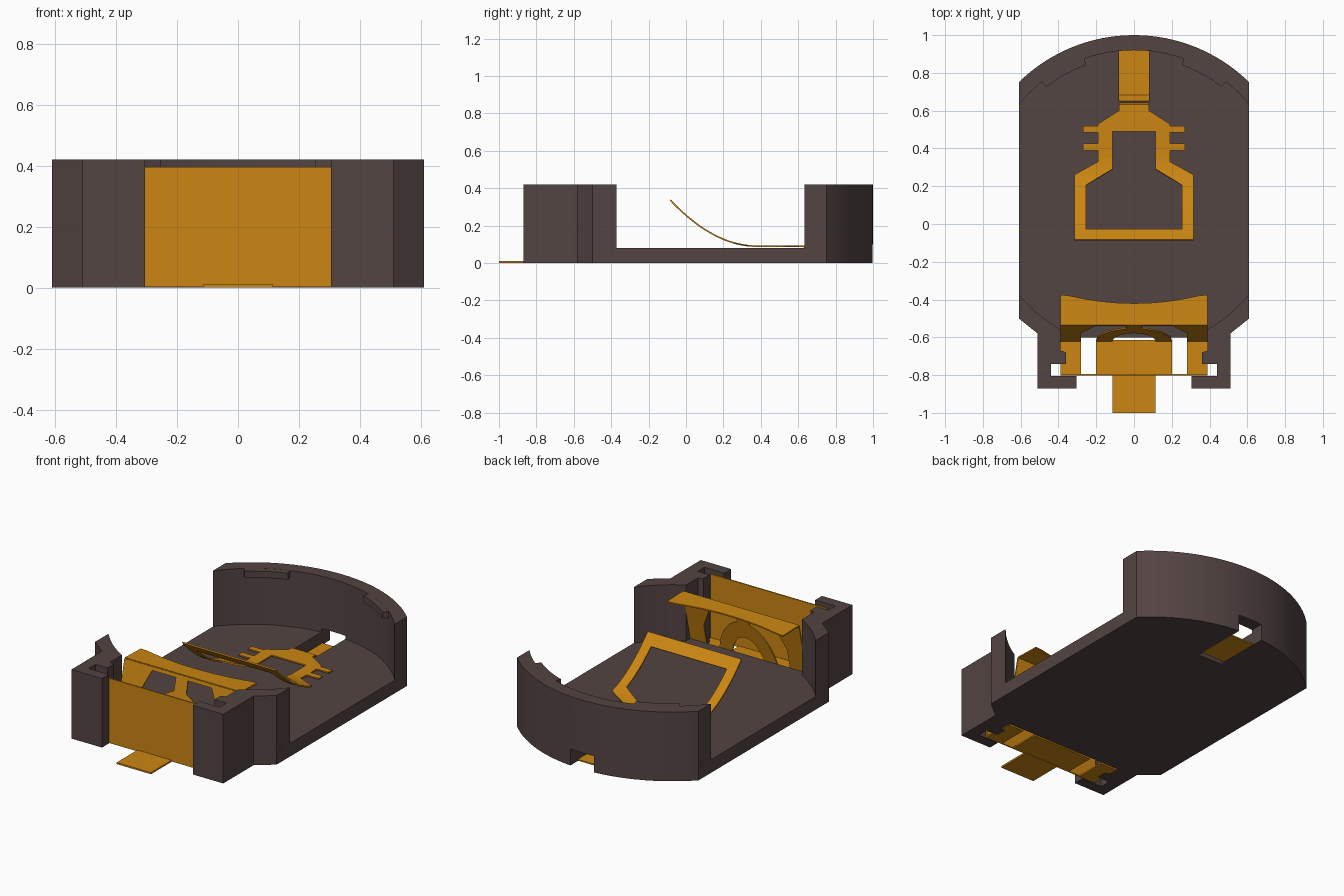
import bpy, bmesh, math
from math import sin, cos, radians

cube = bpy.data.objects.get("Cube")
if cube:
    bpy.data.objects.remove(cube, do_unlink=True)


def material(name, rgb):
    m = bpy.data.materials.new(name)
    m.use_nodes = True
    m.diffuse_color = (*rgb, 1)
    m.node_tree.nodes["Principled BSDF"].inputs["Base Color"].default_value = (*rgb, 1)
    return m


plastic = material("dark brown plastic", (0.087, 0.058, 0.056))
brass = material("golden brass", (0.60, 0.24, 0.006))


def make(name, bm, mat):
    mesh = bpy.data.meshes.new(name)
    bm.to_mesh(mesh)
    bm.free()
    ob = bpy.data.objects.new(name, mesh)
    bpy.context.collection.objects.link(ob)
    mesh.materials.append(mat)
    return ob


def mirror(ob):
    ob.modifiers.new("Mirror", "MIRROR").merge_threshold = 0.0005


def smooth(ob):
    bpy.ops.object.select_all(action="DESELECT")
    ob.select_set(True)
    bpy.context.view_layer.objects.active = ob
    bpy.ops.object.shade_smooth_by_angle(angle=radians(30))


def prism(name, outline, z0, z1, mat):
    bm = bmesh.new()
    face = bm.faces.new([bm.verts.new((x, y, z0)) for x, y in outline])
    ext = bmesh.ops.extrude_face_region(bm, geom=[face])
    for v in ext["geom"]:
        if isinstance(v, bmesh.types.BMVert):
            v.co.z = z1
    bmesh.ops.recalc_face_normals(bm, faces=bm.faces)
    return make(name, bm, mat)


def box(name, x0, x1, y0, y1, z0, z1, mat):
    return prism(name, [(x0, y0), (x1, y0), (x1, y1), (x0, y1)], z0, z1, mat)


def sheet(name, half, place, cuts=()):
    """Thin metal sheet: flat half outline, cut in rows, bent, mirrored, thickened."""
    bm = bmesh.new()
    bm.faces.new([bm.verts.new((u, v, 0)) for u, v in half])
    bmesh.ops.triangulate(bm, faces=bm.faces[:])
    for c in cuts:
        bmesh.ops.bisect_plane(bm, geom=bm.verts[:] + bm.edges[:] + bm.faces[:],
                               plane_co=(0, c, 0), plane_no=(0, 1, 0))
    for v in bm.verts:
        v.co = place(v.co.x, v.co.y)
    bmesh.ops.recalc_face_normals(bm, faces=bm.faces)
    ob = make(name, bm, brass)
    mirror(ob)
    solid = ob.modifiers.new("Thickness", "SOLIDIFY")
    solid.thickness, solid.offset = 0.008, 0
    return ob


def arc(r, a0, a1, n=16):
    """Points round the cell axis, angle measured from the back."""
    angles = [radians(a0 + (a1 - a0) * i / n) for i in range(n + 1)]
    return [(r * sin(a), 0.13 + r * cos(a)) for a in angles]


def both(half):
    """Close a half outline that starts and ends on the centre line."""
    return half + [(-x, y) for x, y in reversed(half) if abs(x) > 1e-5]


FLOOR, TOP, W = 0.08, 0.42, 0.61
outer_arc = arc(0.87, 0, 44.5)[:-1] + [(W, 0.75)]

# Case: floor, back wall and front posts
foot = [(W, -0.5), (0.51, -0.58), (0.51, -0.87), (0.305, -0.87), (0.305, -0.805),
        (0.44, -0.805), (0.44, -0.74), (0.36, -0.74), (0.36, -0.68), (0.39, -0.67)]
floor = prism("floor", both(outer_arc + foot + [(0.39, -0.6), (0, -0.6)]), 0, FLOOR, plastic)
back_wall = prism("back_wall", both(outer_arc + arc(0.79, 50.5, 0)), FLOOR, TOP, plastic)
posts = prism("front_posts", foot + arc(0.79, 150.4, 129.5), FLOOR, TOP, plastic)
mirror(posts)

# Retaining lips under the rim of the back wall
lips = prism("retaining_lips", arc(0.755, 19.5, 38, 8) + arc(0.80, 38, 19.5, 8), 0.38, TOP - 0.0005, plastic)
mirror(lips)

# Rear opening for the lower contact
cutter = box("rear_slot_cutter", -0.08, 0.08, 0.65, 1.1, -0.1, 0.1, plastic)
cutter.hide_render = True
cutter.hide_viewport = True
cutter.display_type = "WIRE"
for ob in (floor, back_wall):
    cut = ob.modifiers.new("Rear slot", "BOOLEAN")
    cut.operation, cut.object, cut.solver = "DIFFERENCE", cutter, "EXACT"
for ob in (floor, back_wall, posts, lips):
    smooth(ob)


# Lower spring contact: tail in the slot, flat root, loop curving upwards
def spring(x, y):
    if y > 0.63:
        z = 0.09 - 0.084 * min(1, (y - 0.63) / 0.05)
    else:
        z = 0.09 + 0.247 * (max(0, 0.38 - y) / 0.465) ** 2
    return (x, y, z)


outline = [(0, 0.925), (0.08, 0.925), (0.08, 0.6), (0.19, 0.53)]
for y in (0.52, 0.425):
    outline += [(0.19, y), (0.27, y), (0.27, y - 0.036), (0.19, y - 0.036)]
outline += [(0.19, 0.33), (0.315, 0.26), (0.315, -0.085), (0, -0.085), (0, -0.03),
            (0.255, -0.03), (0.255, 0.205), (0.115, 0.29), (0.115, 0.49), (0, 0.49)]
sheet("lower_spring_contact", outline, spring,
      [0.68, 0.63] + [0.38 - 0.031 * i for i in range(15)])

# Front contact: upright plate, solder tongue and bottom strips
box("front_contact_plate", -0.39, 0.39, -0.802, -0.794, 0.002, 0.395, brass)
box("solder_tongue", -0.115, 0.115, -1.0, -0.79, 0, 0.01, brass)
box("contact_bottom_middle", -0.2, 0.2, -0.796, -0.615, 0.002, 0.01, brass)
mirror(box("contact_bottom_side", 0.28, 0.39, -0.796, -0.615, 0.002, 0.01, brass))

# Leaning spring face with side legs and an arch on a short stem
turns = [radians(12 + 77 * i / 12) for i in range(13)]
face = [(0, 0.39), (0.39, 0.39), (0.39, 0.005), (0.28, 0.005), (0.28, 0.2), (0.2, 0.37), (0.04, 0.37)]
face += [(0.2 * sin(t), 0.3 * cos(t)) for t in turns]
face += [(0.115 * sin(t), 0.2 * cos(t)) for t in reversed(turns)] + [(0, 0.2)]
sheet("contact_spring_face", face, lambda x, v: (x, -0.62 + 0.23 * v, v))

# Top flange with a hollowed edge
edge = [(0.34 * (1 - i / 8), -0.42 + 0.04 * (1 - i / 8) ** 2) for i in range(9)]
sheet("contact_top_flange", [(0, -0.53), (0.39, -0.53), (0.39, -0.375)] + edge,
      lambda x, y: (x, y, 0.391 - 0.03 * (y + 0.53)))
